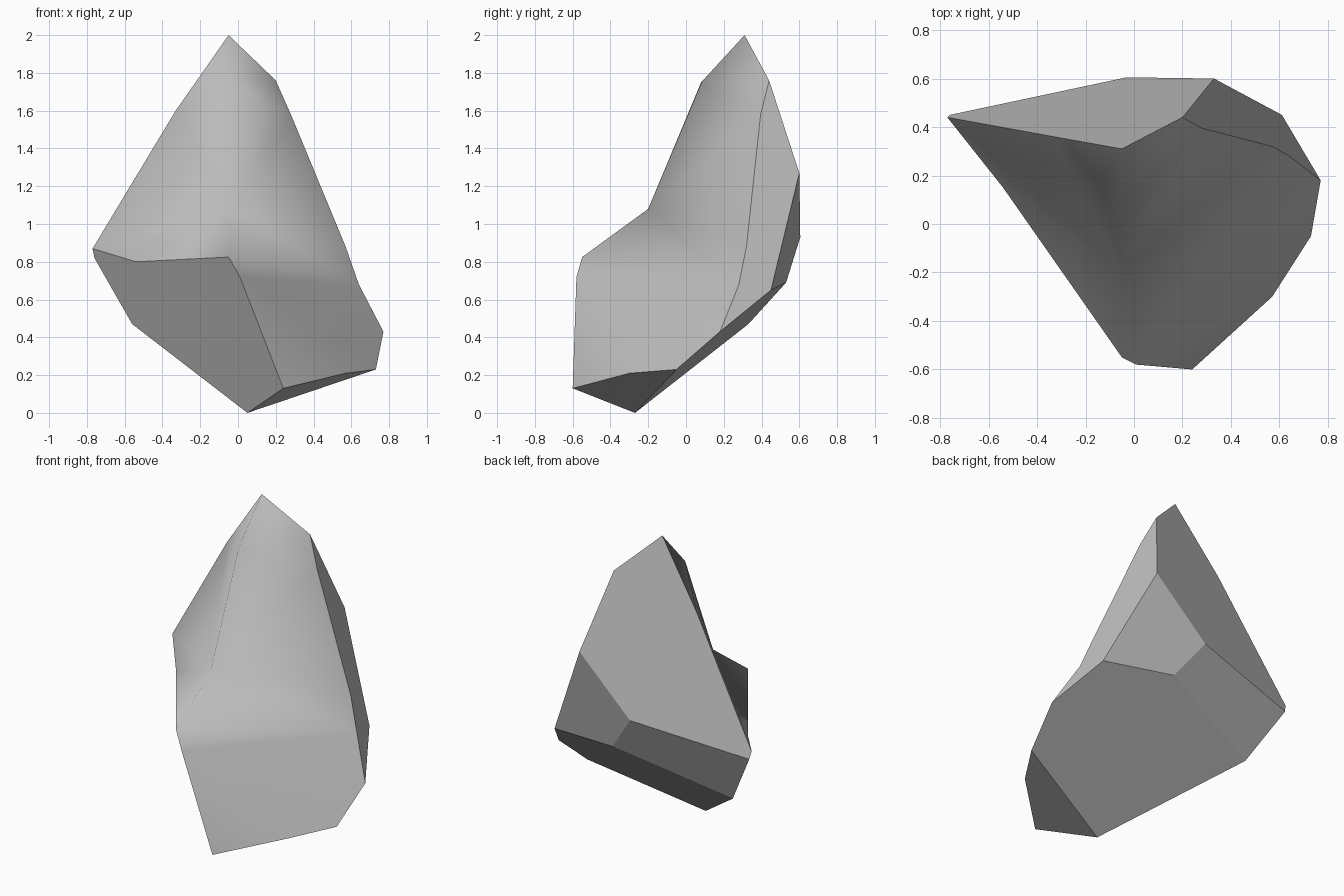
import bpy
import bmesh

cube = bpy.data.objects.get("Cube")
if cube:
    bpy.data.objects.remove(cube, do_unlink=True)

# Corners of the boulder
corners = dict(
    # ridge running down the front
    apex=(-.05, .31, 2), brow=(-.05, .08, 1.75), nook=(-.05, -.2, 1.08),
    lip=(-.05, -.55, .825), chin=(.01, -.58, .72), toe=(.24, -.6, .13),
    # side edge towards -x
    west_shoulder=(-.33, .36, 1.6), west_tip=(-.77, .44, .87),
    west_cheek=(-.54, .15, .8), west_tail=(-.76, .45, .82),
    west_keel=(-.56, .33, .47),
    # side edge towards +x
    crest=(.2, .44, 1.76), east_shoulder=(.28, .395, 1.58),
    east_flank=(.57, .32, .88), east_hip=(.64, .28, .68),
    east_corner=(.77, .18, .43), east_heel=(.73, -.05, .23),
    east_sole=(.57, -.3, .21),
    # back and underside
    back_top=(.33, .6, 1.27), back_west=(-.03, .605, .93),
    back_east=(.61, .45, .65), back_low=(.145, .53, .69), base=(.05, -.27, 0),
)

# Flat broken faces, each a loop of corners
facets = [
    "toe chin lip west_cheek west_tip west_tail west_keel base",
    "base east_heel east_corner back_east back_low west_keel",
    "base toe east_sole east_heel",
    "crest back_top back_east east_corner east_hip east_flank east_shoulder",
    "apex crest back_top back_west west_tail west_tip west_shoulder",
    "back_top back_east back_low back_west",
    "back_west back_low west_keel west_tail",
]

# Weathered smooth skin, built as triangle fans round three hubs
fans = {
    "brow": "west_shoulder apex crest east_shoulder",
    "nook": "brow west_shoulder west_tip west_cheek lip east_hip east_flank "
            "east_shoulder brow",
    "chin": "lip east_hip east_corner east_heel east_sole toe",
}

bm = bmesh.new()
vert = {name: bm.verts.new(co) for name, co in corners.items()}

for loop in facets:
    bm.faces.new([vert[n] for n in loop.split()])

for hub, rim in fans.items():
    names = rim.split()
    for a, b in zip(names, names[1:]):
        bm.faces.new((vert[hub], vert[a], vert[b])).smooth = True

# Keep the borders of the flat faces crisp
for edge in bm.edges:
    edge.smooth = all(face.smooth for face in edge.link_faces)
bmesh.ops.recalc_face_normals(bm, faces=bm.faces)

mesh = bpy.data.meshes.new("boulder")
bm.to_mesh(mesh)
bm.free()

# Stone colour
stone = bpy.data.materials.new("stone grey")
stone.use_nodes = True
grey = (.5, .5, .5, 1)
stone.diffuse_color = grey
stone.node_tree.nodes["Principled BSDF"].inputs["Base Color"].default_value = grey
mesh.materials.append(stone)

boulder = bpy.data.objects.new("boulder", mesh)
bpy.context.collection.objects.link(boulder)
